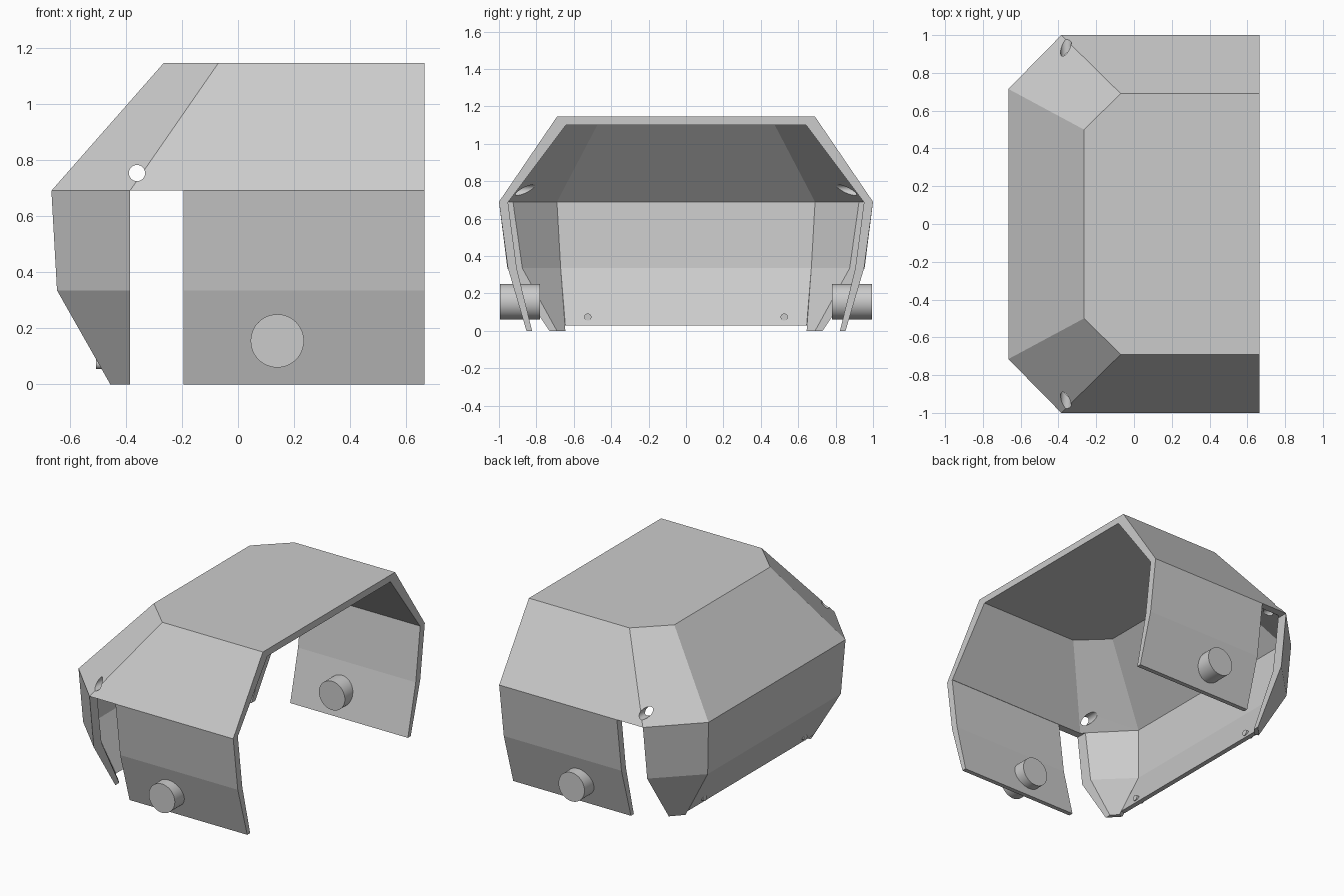
import bpy
import bmesh
from math import radians

cube = bpy.data.objects.get("Cube")
if cube:
    bpy.data.objects.remove(cube, do_unlink=True)

# One plain grey for everything
grey = bpy.data.materials.new("light_grey")
grey.use_nodes = True
COLOR = (0.6, 0.6, 0.6, 1)
grey.diffuse_color = COLOR
grey.node_tree.nodes["Principled BSDF"].inputs["Base Color"].default_value = COLOR

RIM, END, GAP, EDGE = 0.69, 0.665, -0.385, -0.195   # rim height and x stations


def thick_sheet(name, outer, inner, cap=False):
    """Closed solid between two matching grids of points; cap closes the last row."""
    bm = bmesh.new()
    skins = [[[bm.verts.new(p) for p in row] for row in grid] for grid in (outer, inner)]
    rows, cols = len(outer), len(outer[0])
    for g in skins:
        for r in range(rows - 1):
            for c in range(cols - 1):
                bm.faces.new((g[r][c], g[r][c + 1], g[r + 1][c + 1], g[r + 1][c]))
        if cap:
            bm.faces.new(g[-1])

    # Walk around the open border and bridge the two skins
    border = [(0, c) for c in range(cols)]
    border += [(r, cols - 1) for r in range(1, rows)]
    if cap:
        border += [(rows - 1, 0)]
    else:
        border += [(rows - 1, c) for c in range(cols - 2, -1, -1)]
    border += [(r, 0) for r in range(rows - 2, 0, -1)]
    for (r, c), (q, d) in zip(border, border[1:] + border[:1]):
        a, b = skins
        bm.faces.new((a[r][c], a[q][d], b[q][d], b[r][c]))
    bmesh.ops.recalc_face_normals(bm, faces=bm.faces)
    mesh = bpy.data.meshes.new(name)
    bm.to_mesh(mesh)
    bm.free()
    mesh.materials.append(grey)
    obj = bpy.data.objects.new(name, mesh)
    bpy.context.collection.objects.link(obj)
    return obj


def rod(name, radius, length, location, rotation, sides=48):
    bpy.ops.mesh.primitive_cylinder_add(vertices=sides, radius=radius, depth=length,
                                        location=location, rotation=rotation)
    obj = bpy.context.object
    obj.name = name
    obj.data.materials.append(grey)
    bpy.ops.object.shade_smooth_by_angle(angle=radians(30))
    return obj


def ring(half, z):
    """Half outline mirrored across y."""
    return [(x, y, z) for x, y in half] + [(x, -y, z) for x, y in reversed(half)]


# Faceted roof, open at the +x end
roof = thick_sheet(
    "roof",
    [ring([(END, -1), (GAP, -1), (-END, -0.715)], RIM),
     ring([(END, -0.69), (-0.07, -0.69), (-0.265, -0.5)], 1.145)],
    [ring([(END, -0.95), (-0.365, -0.95), (-0.615, -0.69)], RIM),
     ring([(END, -0.642), (-0.05, -0.642), (-0.225, -0.475)], 1.1)],
    cap=True)

# Round hole through both roof corners
AXIS_Y, AXIS_X = (radians(90), 0, 0), (0, radians(90), 0)
cutter = rod("hole_cutter", 0.029, 2.4, (-0.36, 0, 0.753), AXIS_Y, 32)
cutter.hide_render = True
hole = roof.modifiers.new("corner_holes", "BOOLEAN")
hole.operation, hole.solver, hole.object = "DIFFERENCE", "EXACT", cutter
bpy.ops.object.select_all(action="DESELECT")
bpy.context.view_layer.objects.active = roof
roof.select_set(True)
bpy.ops.object.modifier_apply(modifier=hole.name)
bpy.data.objects.remove(cutter, do_unlink=True)

# Profiles from the rim down: height, outer and inner distance
SKIRT = [(RIM, 1.0, 0.952), (0.335, 0.952, 0.905), (0, 0.853, 0.823)]
WALL = [(RIM, -0.665, -0.615), (0.335, -0.645, -0.597), (0.03, -0.472, -0.44)]
# Corner panels: height, outer x/y at the wall, inner x/y at the wall, free edge y
CORNER = [(RIM, (-0.665, 0.715), (-0.615, 0.69), 1.0, 0.925),
          (0.335, (-0.645, 0.695), (-0.597, 0.67), 0.955, 0.875),
          (0, (-0.455, 0.655), (-0.425, 0.645), 0.73, 0.69)]

for side, s in (("front", -1), ("rear", 1)):
    # Hanging side skirt
    thick_sheet(side + "_skirt",
                [[(x, s * o, z) for x in (EDGE, END)] for z, o, i in SKIRT],
                [[(x, s * i, z) for x in (EDGE, END)] for z, o, i in SKIRT])
    # Tapering corner panel beside the end wall
    thick_sheet(side + "_corner_panel",
                [[(GAP, s * eo, z), (o[0], s * o[1], z)] for z, o, i, eo, ei in CORNER],
                [[(GAP, s * ei, z), (i[0], s * i[1], z)] for z, o, i, eo, ei in CORNER])
    # Pivot stub and small wall pin
    rod(side + "_pivot", 0.095, 0.215, (0.14, s * 0.8875, 0.155), AXIS_Y)
    rod(side + "_pin", 0.019, 0.058, (-0.477, s * 0.525, 0.074), AXIS_X, 24)

# End wall between the corner panels
SPAN = [(0.715, 0.69), (0.695, 0.67), (0.655, 0.645)]
thick_sheet("end_wall",
            [[(o, -w, z), (o, w, z)] for (z, o, i), (w, v) in zip(WALL, SPAN)],
            [[(i, -v, z), (i, v, z)] for (z, o, i), (w, v) in zip(WALL, SPAN)])
